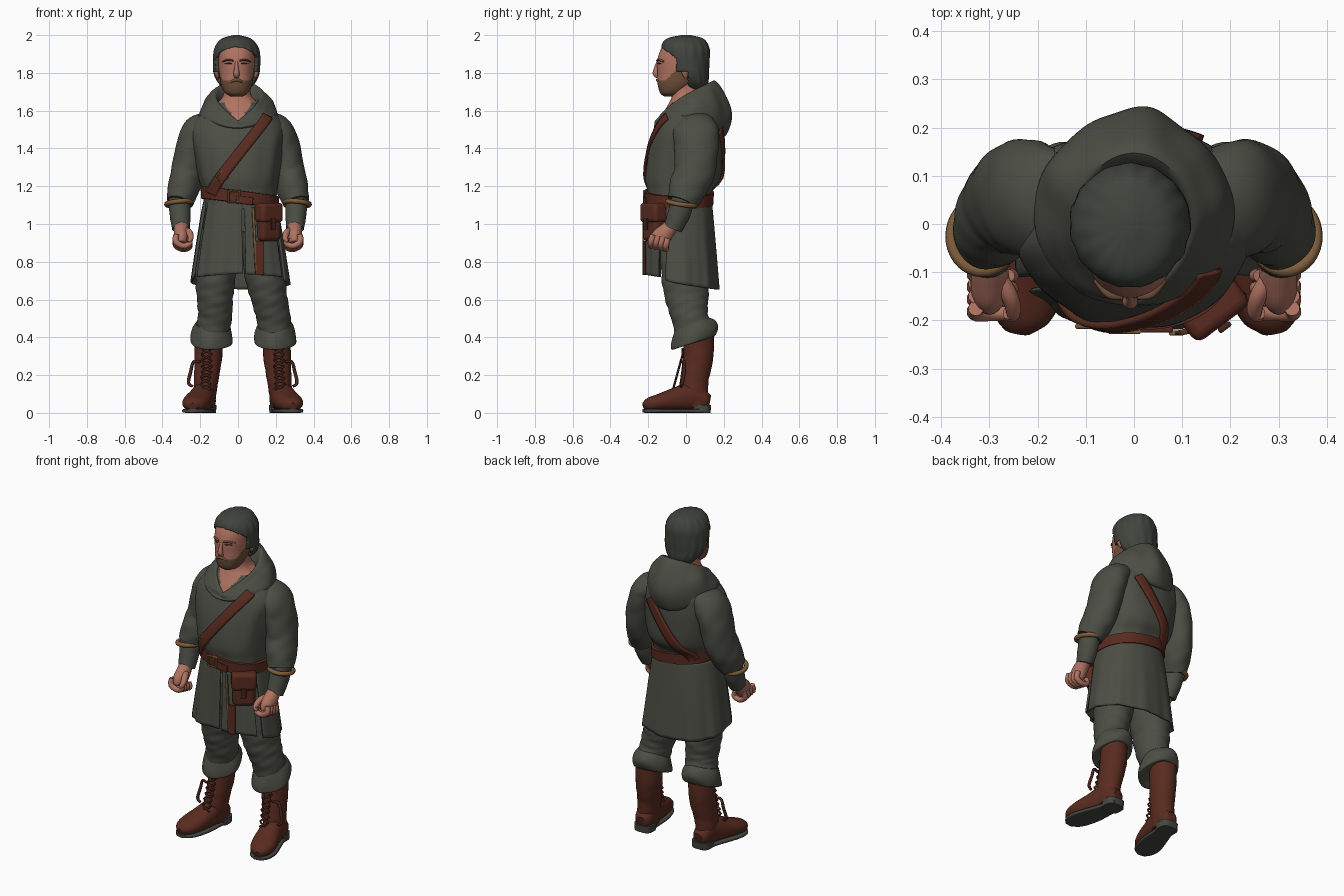
import bpy, bmesh, math
from mathutils import Vector

COL = {"cloth": (.072, .075, .058), "hair": (.052, .058, .046), "skin": (.43, .17, .12),
       "beard": (.16, .08, .043), "leather": (.1, .024, .014), "dark_leather": (.065, .018, .012),
       "tan": (.21, .11, .043), "sole": (.06, .063, .052)}
MAT = {}
for k, c in COL.items():
    MAT[k] = bpy.data.materials.new(k)
    MAT[k].diffuse_color = (*c, 1)


def spline(pts, t):
    """Catmull-Rom through tuples, t in 0..1"""
    n = len(pts) - 1
    f = min(max(t, 0), 1) * n
    i = min(int(f), n - 1)
    f -= i
    p0, p1, p2, p3 = (pts[min(max(i + d, 0), n)] for d in (-1, 0, 1, 2))
    return [.5 * (2 * b + (c - a) * f + (2 * a - 5 * b + 4 * c - d) * f * f + (3 * b - a - 3 * c + d) * f ** 3)
            for a, b, c, d in zip(p0, p1, p2, p3)]


def finish(ob, name, mats, thick=0):
    ob.name = name
    for m in mats.split():
        ob.data.materials.append(MAT[m])
    for p in ob.data.polygons:
        p.use_smooth = True
    ob.data.set_sharp_from_angle(angle=math.radians(50))
    if thick:
        s = ob.modifiers.new("thickness", 'SOLIDIFY')
        s.thickness, s.offset = thick, -1
    return ob


def grid(name, fn, nu, nv, mats, wrap=True, caps=False, rule=None, thick=0):
    """Surface from fn(u, v); rule(face centre) gives material index, -1 removes the face"""
    bm = bmesh.new()
    rows = [[bm.verts.new(fn(i / nu, j / nv)) for i in range(nu if wrap else nu + 1)] for j in range(nv + 1)]
    w = len(rows[0])
    for a, b in zip(rows, rows[1:]):
        for i in range(nu):
            k = (i + 1) % w
            bm.faces.new((a[i], a[k], b[k], b[i]))
    if caps:
        bm.faces.new(rows[0])
        bm.faces.new(rows[-1])
    bmesh.ops.recalc_face_normals(bm, faces=bm.faces)
    if rule:
        gone = []
        for f in bm.faces:
            r = rule(f.calc_center_median())
            if r < 0:
                gone.append(f)
            else:
                f.material_index = r
        bmesh.ops.delete(bm, geom=gone, context='FACES')
    me = bpy.data.meshes.new(name)
    bm.to_mesh(me)
    bm.free()
    ob = bpy.data.objects.new(name, me)
    bpy.context.collection.objects.link(ob)
    return finish(ob, name, mats, thick)


def sp(c, p):
    return math.copysign(abs(c) ** (2 / p), c)


def sweep(name, pts, mats, n=28, step=6, p=2, flat=False, tilt=(0, 0), fold=(0, 0, 0), ref=(1, 0, 0), rule=None,
          caps=True, thick=0):
    """Loft of superellipses (x, y, z, radius_a, radius_b) along a path, with optional folds"""
    def fn(u, v):
        x, y, z, a, b = spline(pts, v)
        g = 2 * math.pi * u
        k = 1 + fold[0] * (math.sin(fold[1] * g + fold[2] * v) + .7 * math.sin((fold[1] + 1) * g - 1.6 * fold[2] * v + 1))
        c, s = a * k * sp(math.cos(g), p), b * k * sp(math.sin(g), p)
        if flat:
            return Vector((x + c, y + s, z + tilt[0] * c + tilt[1] * s))
        t = (Vector(spline(pts, v + .01)[:3]) - Vector(spline(pts, v - .01)[:3])).normalized()
        U = Vector(ref)
        U = (U - t * t.dot(U)).normalized()
        return Vector((x, y, z)) + U * c + t.cross(U) * s
    return grid(name, fn, n, step * (len(pts) - 1), mats, True, caps, rule, thick)


def box(name, loc, size, rot, mat, bev=.012):
    bpy.ops.mesh.primitive_cube_add(size=1, location=loc, rotation=rot)
    ob = bpy.context.object
    ob.scale = size
    bpy.ops.object.transform_apply(location=False, rotation=False, scale=True)
    b = ob.modifiers.new("round", 'BEVEL')
    b.width, b.segments = bev, 3
    return finish(ob, name, mat)


def ring(name, loc, rot, R, r, scale, mat, seg=36):
    bpy.ops.mesh.primitive_torus_add(location=loc, rotation=rot, major_radius=R, minor_radius=r,
                                     major_segments=seg, minor_segments=10)
    bpy.context.object.scale = scale
    return finish(bpy.context.object, name, mat)


# Tunic body, with the open neck coloured as skin
TORSO = [(.01, -.035, 1.08, .19, .165), (.01, -.035, 1.17, .195, .17), (.005, -.015, 1.25, .213, .2),
         (0, 0, 1.4, .24, .193), (0, .014, 1.5, .25, .175), (0, .025, 1.57, .21, .155),
         (0, .02, 1.63, .125, .115), (-.003, .005, 1.68, .075, .08), (-.006, -.01, 1.76, .068, .07)]
sweep("tunic_body", TORSO, "cloth skin", n=96, step=8, p=2.4, flat=True, fold=(.007, 10, 7),
      rule=lambda c: int(c.z > 1.64 or (c.z > 1.53 and abs(c.x) < (c.z - 1.525) * .62 and c.y < 0)))


def torso_y(x, z, side):
    q = min((spline(TORSO, i / 150) for i in range(151)), key=lambda r: abs(r[2] - z))
    d = max(0, 1 - min(1, abs(x - q[0]) / q[3]) ** 2.4)
    return q[1] + side * q[4] * d ** (1 / 2.4)


# Shoulder strap, front and back
def strap(name, path, side):
    def fn(u, v):
        x, z = spline(path, v)
        a, b = spline(path, v - .02), spline(path, v + .02)
        d = Vector((b[0] - a[0], b[1] - a[1])).normalized()
        w = (u - .5) * .056
        x, z = x + w * d.y, z - w * d.x
        return Vector((x, torso_y(x, z, side) + side * .008, z))
    ob = grid(name, fn, 4, 30, "leather", wrap=False, thick=.014)
    ob.modifiers[0].offset = 0


strap("strap_front", [(.155, 1.57), (.13, 1.53), (0, 1.365), (-.1, 1.235), (-.14, 1.16)], -1)
strap("strap_back", [(.12, 1.5), (.09, 1.455), (0, 1.33), (-.09, 1.21), (-.13, 1.15)], 1)
ring("strap_buckle", (-.085, -.212, 1.25), (math.pi / 2, math.radians(8), 0), .032, .006, (1, 1, 1), "tan", 4)


# Lowered hood draped round the neck
def hood(u, v):
    t = 2 * math.pi * u
    s, k, c = math.sin(t), math.cos(t), (1 + math.cos(t)) / 2
    n = abs(s) ** .35 if k < 0 else 1
    w = .005 * math.sin(5 * t + 1) + .003 * math.sin(9 * t)
    prof = [(.085 * s * n, -.01 + .1 * k, 1.53 + .12 * c),
            (.118 * s * n, .002 + .145 * k, 1.545 + .215 * max(c, 0) ** .62),
            ((.158 + w) * s * n, .022 + (.188 + w) * k, 1.54 + .13 * c + .065 * s * s),
            ((.186 + w) * s, .035 + (.203 + w) * k, 1.525 + .04 * c + .09 * s * s),
            (.208 * s, .02 + .188 * k, 1.51 - .045 * c + .075 * s * s),
            (.16 * s, .02 + .14 * k, 1.49)]
    return Vector(spline(prof, v))


grid("hood", hood, 96, 30, "cloth")


# Skirt of the tunic in three overlapping panels
def panel(name, a0, a1, grow, hem0, hem1, hemc):
    def fn(u, v):
        t = math.radians(a0 + (a1 - a0) * u)
        hem = hem0 + (hem1 - hem0) * u + hemc * 4 * u * (1 - u)
        e = v ** .8
        k = 1 + grow * v + .022 * v * math.sin(9 * t + 1) + .01 * v * math.sin(19 * t)
        return Vector((.01 + (.19 + .064 * e) * k * sp(math.cos(t), 2.3),
                       -.033 + .008 * e + (.168 + .025 * e) * k * sp(math.sin(t), 2.3), 1.13 + (hem - 1.13) * v))
    grid(name, fn, 64, 24, "cloth", wrap=False, thick=.01)


panel("skirt_front_right", 212, 272, .02, .72, .738, 0)
panel("skirt_front_left", 275, 326, .01, .735, .72, 0)
panel("skirt_back", -22, 202, .03, .7, .72, -.055)

# Belt and buckle
sweep("belt", [(.01, -.036, 1.107, .19, .165), (.01, -.036, 1.109, .206, .181), (.01, -.036, 1.172, .208, .184),
               (.01, -.036, 1.174, .19, .165)], "leather", n=64, step=1, p=2.3, flat=True, tilt=(-.13, -.02))
ring("belt_buckle", (-.02, -.222, 1.145), (math.pi / 2, math.pi / 4, 0), .042, .007, (1, 1, 1), "tan", 4)
box("belt_tail", (.035, -.219, 1.125), (.09, .012, .04), (0, .1, 0), "leather", .004)

# Belt pouch with flap and hanging straps
R = (0, 0, math.radians(37))
box("pouch", (.158, -.167, 1.005), (.128, .08, .19), R, "leather", .022)
box("pouch_flap", (.16, -.17, 1.06), (.142, .092, .105), R, "leather", .02)
box("pouch_tab", (.188, -.214, 1.0), (.03, .012, .06), R, "dark_leather", .004)
box("hanging_strap", (.113, -.222, .82), (.045, .012, .18), (0, 0, .2), "leather", .004)
box("tan_strip", (.088, -.226, .92), (.014, .01, .34), (0, -.05, 0), "tan", .003)

for s, side in ((-1, "right"), (1, "left")):
    def m(pts):
        return [(s * q[0], *q[1:]) for q in pts]
    # Sleeves, cuff bands, forearms
    sweep(side + "_sleeve", m([(.13, .045, 1.535, .06, .1), (.205, .05, 1.492, .086, .122), (.245, .055, 1.4, .085, .117),
                               (.268, .045, 1.28, .085, .108), (.288, .01, 1.19, .084, .1), (.308, -.02, 1.115, .07, .08)]),
          "cloth", n=48, step=10, fold=(.014, 3, 20))
    ring(side + "_cuff_band", (s * .313, -.024, 1.11), (-.15, s * .1, 0), .07, .013, (.95, 1.05, 1), "tan")
    sweep(side + "_forearm", m([(.31, -.015, 1.14, .055, .06), (.307, -.035, 1.06, .056, .06),
                                (.302, -.07, .975, .047, .05)]), "cloth", fold=(.012, 2, 20))
    # Fists
    sweep(side + "_palm", m([(.302, -.065, 1.0, .034, .036), (.3, -.1, .965, .04, .044), (.3, -.135, .925, .038, .052),
                             (.3, -.148, .895, .028, .042)]), "skin", n=20)
    for i in range(4):
        y, z = -.185 + .026 * i, .012 - .006 * i
        sweep(f"{side}_finger_{i}", m([(.328, y + .01, .93 + z, .016, .016), (.328, y, .893 + z, .017, .017),
                                       (.29, y, .872 + z, .016, .016), (.255, y, .885 + z, .015, .015),
                                       (.26, y, .915 + z, .013, .013)]), "skin", n=10, step=4, ref=(0, 1, 0))
    sweep(side + "_thumb", m([(.282, -.11, .965, .019, .019), (.258, -.15, .955, .018, .018), (.25, -.185, .925, .015, .015),
                              (.262, -.195, .905, .008, .008)]), "skin", n=12)
    # Ears
    sweep(side + "_ear", [(s * .1 - .008, .0, 1.775, .008, .008), (s * .107 - .008, -.005, 1.805, .012, .02),
                          (s * .11 - .008, 0, 1.835, .01, .02), (s * .104 - .008, .004, 1.85, .005, .008)], "skin", n=14)
    # Brows and eyes
    sweep(side + "_brow", [(s * .016 - .008, -.15, 1.864, .008, .005), (s * .045 - .008, -.144, 1.869, .009, .005),
                           (s * .072 - .008, -.116, 1.86, .006, .004)], "beard", n=10, ref=(0, 1, 0))
    sweep(side + "_eye", [(s * .022 - .008, -.147, 1.849, .005, .002), (s * .04 - .008, -.143, 1.85, .006, .004),
                          (s * .06 - .008, -.127, 1.848, .005, .002)], "dark_leather", n=10, ref=(0, 1, 0))

    # Trousers with turned cuffs
    lx = (.1, .118, .122, .122, .14) if s < 0 else (.1, .14, .165, .187, .197)
    sweep(side + "_trouser", [(s * x, y, z, a, b) for x, (y, z, a, b) in zip(lx, (
        (-.02, .97, .09, .115), (-.005, .74, .106, .126), (.005, .61, .096, .115), (.02, .51, .09, .098),
        (.045, .42, .09, .1)))], "cloth", n=48, step=12, fold=(.014, 2, 34))
    cx = s * lx[4]
    sweep(side + "_trouser_cuff", [(cx, .035, .475, .085, .09), (cx, .045, .45, .098, .11), (cx, .047, .41, .108, .122),
                                   (cx, .04, .37, .106, .112), (cx, .045, .385, .07, .08)], "cloth", n=48, flat=True,
          tilt=(0, .32), fold=(.02, 4, 4))

    # Boots: shaft, foot, sole, heel
    def b(pts):
        return [(s * q[0] + (.05 if s > 0 else 0), *q[1:]) for q in pts]
    sweep(side + "_boot_shaft", b([(.155, .068, .43, .075, .08), (.157, .065, .3, .073, .08), (.168, .045, .18, .065, .075),
                                   (.175, .04, .1, .06, .077), (.175, .045, .03, .055, .07)]), "leather", fold=(.01, 2, 30))
    sweep(side + "_boot_foot", b([(.17, .125, .06, .03, .035), (.172, .1, .065, .05, .05), (.18, .03, .085, .06, .075),
                                  (.2, -.06, .07, .069, .062), (.222, -.14, .055, .072, .046), (.236, -.195, .044, .056, .036),
                                  (.242, -.224, .036, .024, .018)]), "leather", p=2.3)
    sweep(side + "_sole", b([(.17, .128, .011, .035, .011), (.172, .1, .011, .055, .011), (.182, .03, .011, .056, .011),
                             (.2, -.06, .011, .07, .011), (.222, -.14, .011, .073, .011), (.236, -.195, .011, .058, .011),
                             (.242, -.226, .011, .025, .01)]), "sole", p=5)
    sweep(side + "_heel", b([(.172, .08, 0, .056, .05), (.172, .08, .042, .058, .053)]), "sole", p=3, flat=True, step=1)
    # Laces
    for k in (-1, 1):
        sweep(f"{side}_lace_{k}", b([(.166 + .005 * (i > 4) + k * .026 * (-1) ** i, -.018 - .0085 * max(0, i - 1), .34 - .031 * i,
                                      .006, .006) for i in range(8)]), "dark_leather", n=8, step=4, ref=(0, 1, 0))
    sweep(side + "_lace_loop", b([(.2, -.02, .27, .007, .007), (.235, -.01, .27, .008, .008), (.25, -.01, .22, .009, .009),
                                  (.262, -.02, .16, .009, .009), (.24, -.025, .14, .007, .007)]), "dark_leather", n=8, ref=(0, 1, 0))

# Head with beard coloured by height
HX = -.008
sweep("head", [(HX, -.08, 1.675, .03, .035), (HX, -.072, 1.695, .062, .066), (HX, -.05, 1.74, .083, .1),
               (HX, -.032, 1.8, .092, .119), (HX, -.022, 1.865, .097, .13), (HX, -.018, 1.92, .094, .117),
               (HX, -.01, 1.96, .075, .095), (HX, -.005, 1.98, .03, .04)], "skin beard", n=80, step=9, p=2.2, flat=True,
      rule=lambda c: int(c.y < .01 and c.z < 1.757 + max(0, c.y + .115) * .9))
sweep("nose", [(HX, -.142, 1.864, .008, .009), (HX, -.157, 1.83, .01, .011), (HX, -.161, 1.797, .016, .015),
               (HX, -.15, 1.777, .013, .008)], "skin", n=16)
sweep("moustache", [(HX - .04, -.134, 1.742, .005, .005), (HX - .015, -.15, 1.76, .008, .008),
                    (HX + .015, -.15, 1.76, .008, .008), (HX + .04, -.134, 1.742, .005, .005)], "beard", n=10, ref=(0, 1, 0))


# Swept-back hair, cut away at the face along a receding hairline
def hairline(c):
    if c.y < -.05:
        return 0 if c.z > 1.94 - (c.y + .135) * .75 else -1
    return -1 if c.z < 1.81 and c.y < .012 else 0


sweep("hair", [(HX, .055, 1.715, .065, .05), (HX, .035, 1.75, .1, .083), (HX, .012, 1.8, .122, .109),
               (HX, .0, 1.87, .125, .125), (HX, -.004, 1.92, .12, .129), (HX, -.007, 1.96, .1, .117),
               (HX, -.004, 1.985, .07, .088), (HX, .0, 2.0, .015, .025)], "hair", n=120, step=9, flat=True,
      fold=(.01, 15, 5), rule=hairline, thick=.03)
